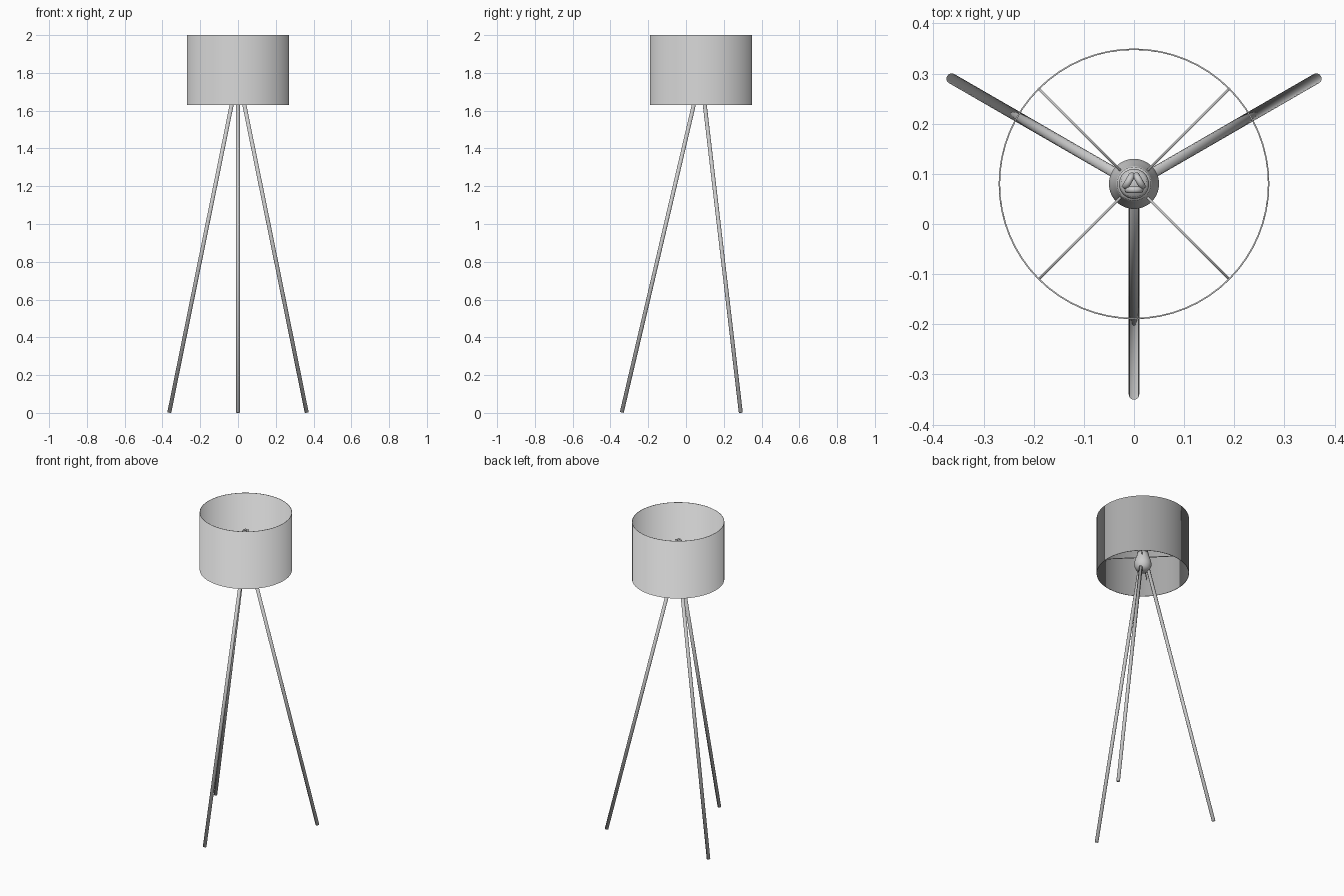
import bpy, bmesh, math
from mathutils import Vector

if "Cube" in bpy.data.objects:
    bpy.data.objects.remove(bpy.data.objects["Cube"])

CY = 0.08  # lamp axis sits slightly behind the origin


def finish(name, bm, flip=None):
    """Turn a bmesh into a fully smooth-shaded object."""
    bmesh.ops.recalc_face_normals(bm, faces=bm.faces)
    if flip:
        bmesh.ops.reverse_faces(bm, faces=[f for f in bm.faces if flip(f)])
    for f in bm.faces:
        f.smooth = True
    me = bpy.data.meshes.new(name)
    bm.to_mesh(me)
    bm.free()
    ob = bpy.data.objects.new(name, me)
    bpy.context.collection.objects.link(ob)
    return ob


def lathe(name, profile, steps=48, closed=False, flip=None):
    """Spin an (r, z) profile around the lamp axis."""
    bm = bmesh.new()
    vs = [bm.verts.new((r, CY, z)) for r, z in profile]
    pairs = list(zip(vs, vs[1:])) + ([(vs[-1], vs[0])] if closed else [])
    edges = [bm.edges.new(p) for p in pairs]
    bmesh.ops.spin(bm, geom=vs + edges, cent=(0, CY, 0), axis=(0, 0, 1),
                   angle=math.tau, steps=steps)
    bmesh.ops.remove_doubles(bm, verts=bm.verts, dist=1e-5)
    return finish(name, bm, flip)


def rod(name, a, b, radius, sides=20):
    a, b = Vector(a), Vector(b)
    d = b - a
    bm = bmesh.new()
    bmesh.ops.create_cone(bm, cap_ends=True, segments=sides, radius1=radius,
                          radius2=radius, depth=d.length)
    bm.transform(d.to_track_quat('Z', 'Y').to_matrix().to_4x4())
    bmesh.ops.translate(bm, vec=(a + b) / 2, verts=bm.verts)
    return finish(name, bm)


def polar(r, deg, z):
    t = math.radians(deg)
    return (r * math.cos(t), CY + r * math.sin(t), z)


# drum shade: thin open cylinder, its lower rim turned up for soft upward shading
lathe("shade", [(0.27, 1.63), (0.27, 2.0), (0.267, 2.0), (0.267, 1.63)], 64, True,
      flip=lambda f: f.calc_center_median().z < 1.64)

# pear-shaped hub where the legs meet
lathe("hub", [(0, 1.642), (0.028, 1.645), (0.042, 1.66), (0.05, 1.682), (0.05, 1.70),
              (0.045, 1.722), (0.036, 1.745), (0.034, 1.765), (0, 1.765)])

# bulb base and collar
lathe("bulb_base", [(0, 1.76), (0.028, 1.76), (0.03, 1.785), (0.026, 1.80), (0, 1.80)], 32)

# tripod legs
for i, deg in enumerate((-90, 30, 150)):
    rod(f"leg_{i + 1}", polar(0.42, deg, 0.0023), polar(0.025, deg, 1.69), 0.0105)

# shade support spokes
for i in range(4):
    deg = 45 + 90 * i
    rod(f"shade_spoke_{i + 1}", polar(0.03, deg, 1.738), polar(0.269, deg, 1.738), 0.0027, 10)

# compact bulb: three U-shaped tubes in a triangle
for i in range(3):
    t = math.radians(-90 + 120 * i)
    out, side = Vector((math.cos(t), math.sin(t), 0)), Vector((-math.sin(t), math.cos(t), 0))
    cu = bpy.data.curves.new("bulb_tube", 'CURVE')
    cu.dimensions = '3D'
    cu.bevel_depth = 0.0068
    cu.bevel_resolution = 3
    path = [(-1, 1.79)]
    path += [(-math.cos(math.pi * k / 10), 1.87 + 0.011 * math.sin(math.pi * k / 10)) for k in range(11)]
    path += [(1, 1.79)]
    sp = cu.splines.new('POLY')
    sp.use_smooth = True
    sp.points.add(len(path) - 1)
    for p, (s, z) in zip(sp.points, path):
        p.co = (*(out * 0.012 + side * 0.012 * s + Vector((0, CY, z))), 1)
    ob = bpy.data.objects.new(f"bulb_tube_{i + 1}", cu)
    bpy.context.collection.objects.link(ob)
